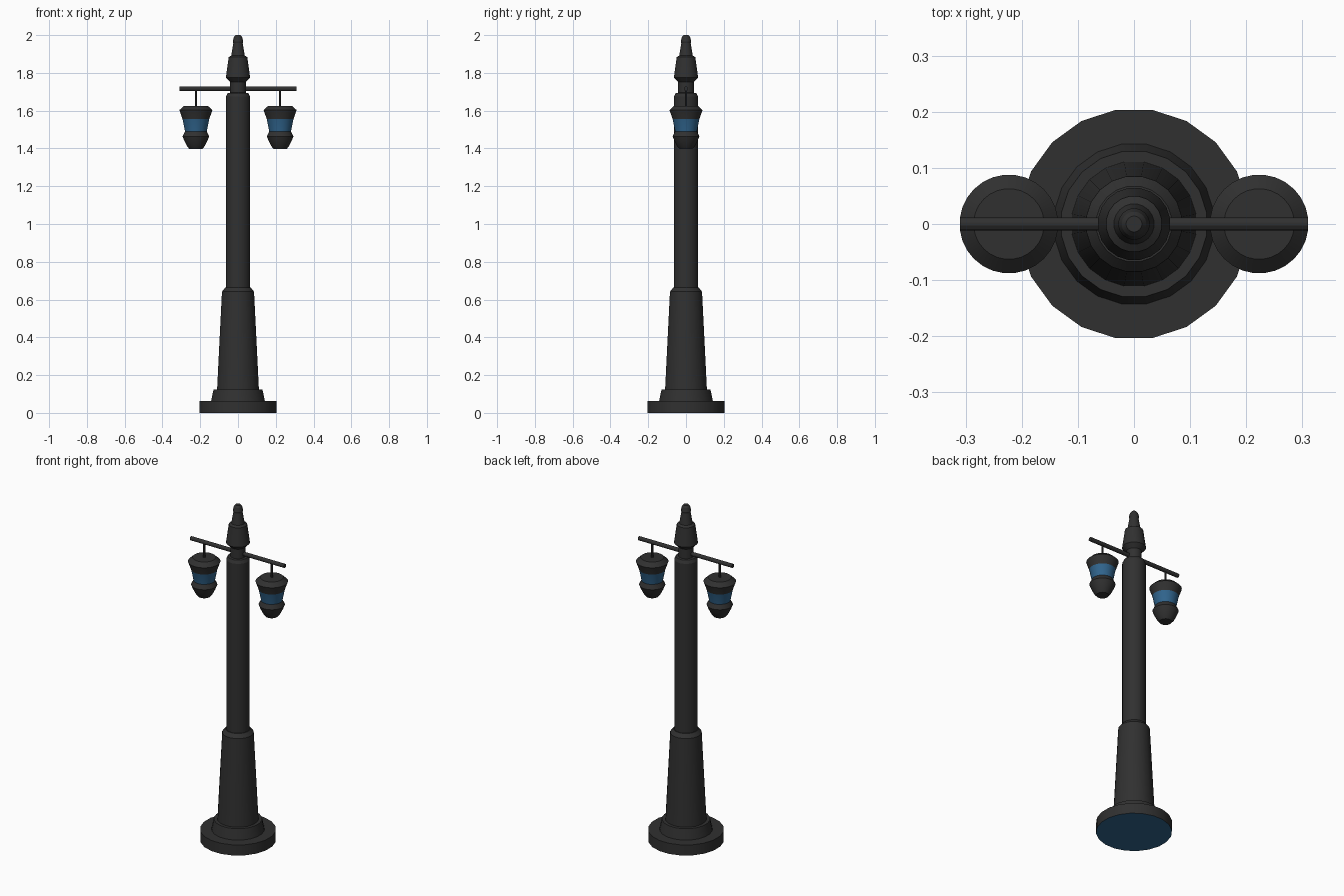
import bpy, math

if "Cube" in bpy.data.objects:
    bpy.data.objects.remove(bpy.data.objects["Cube"])


def material(name, rgb):
    m = bpy.data.materials.new(name)
    m.diffuse_color = (*rgb, 1)
    m.use_nodes = True
    m.node_tree.nodes["Principled BSDF"].inputs["Base Color"].default_value = m.diffuse_color
    return m


BLACK = material("black_iron", (0.03, 0.03, 0.03))
BLUE = material("blue_glass", (0.03, 0.13, 0.27))


def lathe(name, profile, sides, x=0.0, blue_bands=(), blue_bottom=False):
    """Revolve (radius, z) points, bottom to top, into a closed capped solid."""
    verts = []
    for r, z in profile:
        for i in range(sides):
            a = 2 * math.pi * (i + 0.5) / sides
            verts.append((r * math.cos(a), r * math.sin(a), z))
    faces, mats = [], []
    for k in range(len(profile) - 1):
        for i in range(sides):
            j = (i + 1) % sides
            lo, hi = k * sides, (k + 1) * sides
            faces.append((lo + i, lo + j, hi + j, hi + i))
            mats.append(int(k in blue_bands))
    faces.append(tuple(reversed(range(sides))))
    mats.append(int(blue_bottom))
    faces.append(tuple(range(len(verts) - sides, len(verts))))
    mats.append(0)
    mesh = bpy.data.meshes.new(name)
    mesh.from_pydata(verts, [], faces)
    mesh.materials.append(BLACK)
    mesh.materials.append(BLUE)
    mesh.polygons.foreach_set("material_index", mats)
    obj = bpy.data.objects.new(name, mesh)
    obj.location.x = x
    bpy.context.collection.objects.link(obj)
    return obj


# Post: stepped foot, tapered pedestal, column, neck and finial
lathe("post", [
    (0.206, 0), (0.206, 0.063), (0.144, 0.063), (0.131, 0.125),
    (0.112, 0.125), (0.086, 0.642), (0.068, 0.664), (0.064, 0.664),
    (0.064, 1.675), (0.055, 1.693), (0.042, 1.695), (0.042, 1.752),
    (0.065, 1.775), (0.05, 1.883), (0.036, 1.892), (0.025, 1.957),
    (0.028, 1.967), (0.022, 1.99), (0.014, 2.0)], 20, blue_bottom=True)

# Crossbar through the neck
bar = lathe("crossbar", [(0.012, -0.31), (0.012, 0.31)], 12)
bar.rotation_euler.y = math.pi / 2
bar.location.z = 1.716

# Hanging lanterns and their rods
lantern = [(0.034, 1.396), (0.047, 1.412), (0.062, 1.442), (0.071, 1.464),
           (0.058, 1.49), (0.071, 1.555), (0.088, 1.603), (0.063, 1.626)]
for side, x in (("left", -0.223), ("right", 0.223)):
    lathe(side + "_lantern", lantern, 28, x, blue_bands=(4,))
    lathe(side + "_hanger_rod", [(0.006, 1.62), (0.006, 1.716)], 8, x)

# Soften the round sides while keeping the profile edges crisp
for o in bpy.context.collection.objects:
    o.select_set(True)
    bpy.context.view_layer.objects.active = o
bpy.ops.object.shade_smooth_by_angle(angle=math.radians(19))
